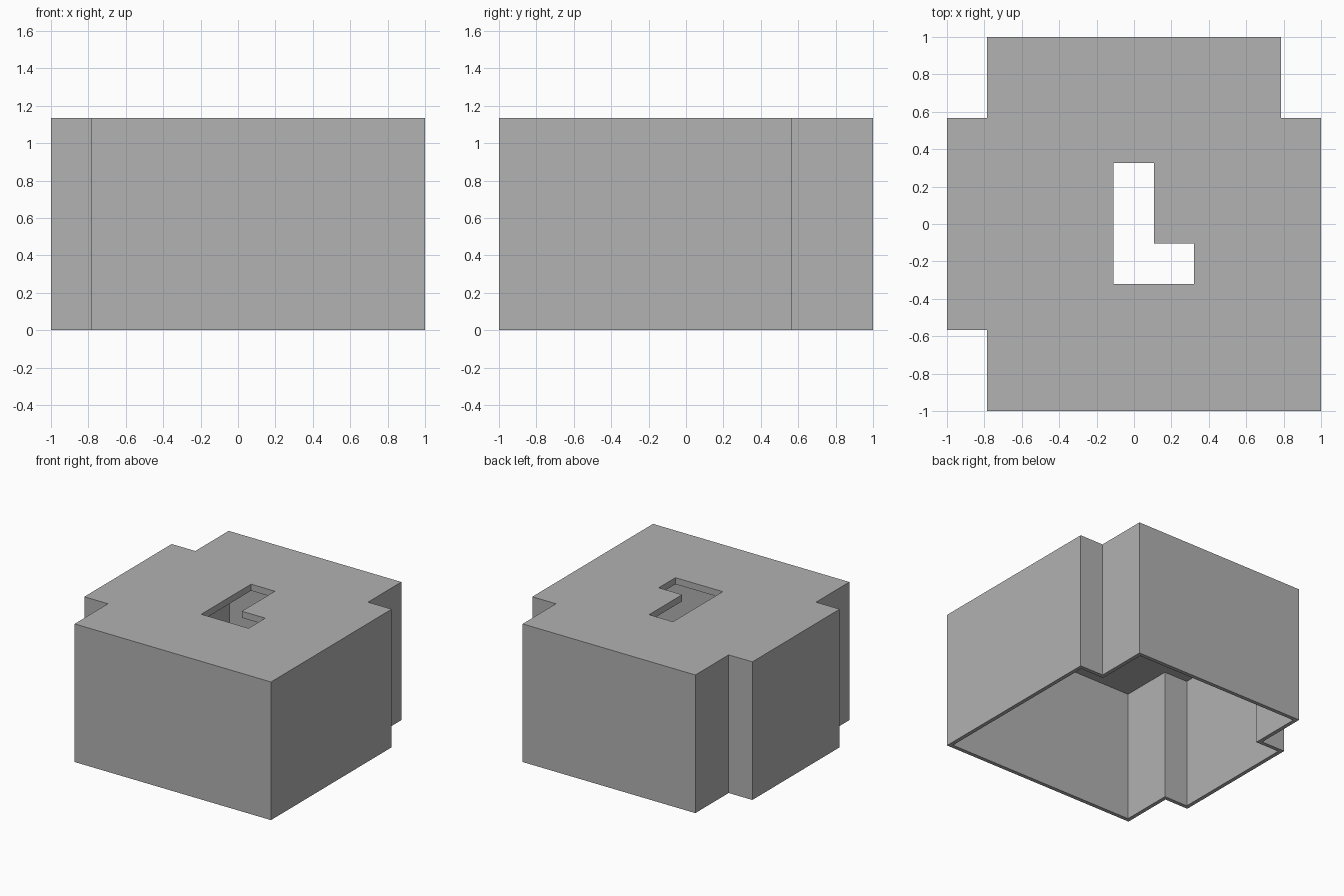
import bpy
import bmesh
from mathutils import Vector

cube = bpy.data.objects.get("Cube")
if cube:
    bpy.data.objects.remove(cube, do_unlink=True)

HEIGHT, WALL, LID = 1.135, 0.032, 0.054

grey = bpy.data.materials.new("plain grey")
grey.use_nodes = True
colour = (0.445, 0.445, 0.445, 1)
grey.diffuse_color = colour
grey.node_tree.nodes["Principled BSDF"].inputs["Base Color"].default_value = colour


def prism(name, outline, bottom, top):
    """Extrude a counter-clockwise outline from bottom to top."""
    bm = bmesh.new()
    base = bm.faces.new([bm.verts.new((x, y, bottom)) for x, y in outline])
    side = bmesh.ops.extrude_face_region(bm, geom=[base])["geom"]
    verts = [v for v in side if isinstance(v, bmesh.types.BMVert)]
    bmesh.ops.translate(bm, verts=verts, vec=(0, 0, top - bottom))
    bmesh.ops.recalc_face_normals(bm, faces=bm.faces)
    mesh = bpy.data.meshes.new(name)
    bm.to_mesh(mesh)
    bm.free()
    mesh.materials.append(grey)
    obj = bpy.data.objects.new(name, mesh)
    bpy.context.collection.objects.link(obj)
    return obj


def inset(outline, distance):
    """Move every side of a right-angled outline inward."""
    points = [Vector(p) for p in outline]
    result = []
    for i, p in enumerate(points):
        a = (p - points[i - 1]).normalized()
        b = (points[(i + 1) % len(points)] - p).normalized()
        result.append(p + distance * (Vector((-a.y, a.x)) + Vector((-b.y, b.x))))
    return result


# Block with three notched corners
outline = [(-0.785, -1), (1, -1), (1, 0.567), (0.785, 0.567), (0.785, 1),
           (-0.785, 1), (-0.785, 0.567), (-1, 0.567), (-1, -0.567), (-0.785, -0.567)]
shell = prism("notched_shell", outline, 0, HEIGHT)

# Hollow underside and L-shaped opening through the lid
opening = [(-0.11, -0.32), (0.32, -0.32), (0.32, -0.103), (0.107, -0.103),
           (0.107, 0.327), (-0.11, 0.327)]
cutters = [prism("cavity_cutter", inset(outline, WALL), -0.1, HEIGHT - LID),
           prism("opening_cutter", opening, HEIGHT / 2, HEIGHT + 0.1)]

for cutter in cutters:
    cut = shell.modifiers.new(cutter.name, "BOOLEAN")
    cut.operation = "DIFFERENCE"
    cut.solver = "EXACT"
    cut.object = cutter

# Bake the cuts and remove the cutters
bpy.context.view_layer.update()
evaluated = shell.evaluated_get(bpy.context.evaluated_depsgraph_get())
cut_mesh = bpy.data.meshes.new_from_object(evaluated)
shell.modifiers.clear()
shell.data = cut_mesh
for cutter in cutters:
    bpy.data.objects.remove(cutter, do_unlink=True)
